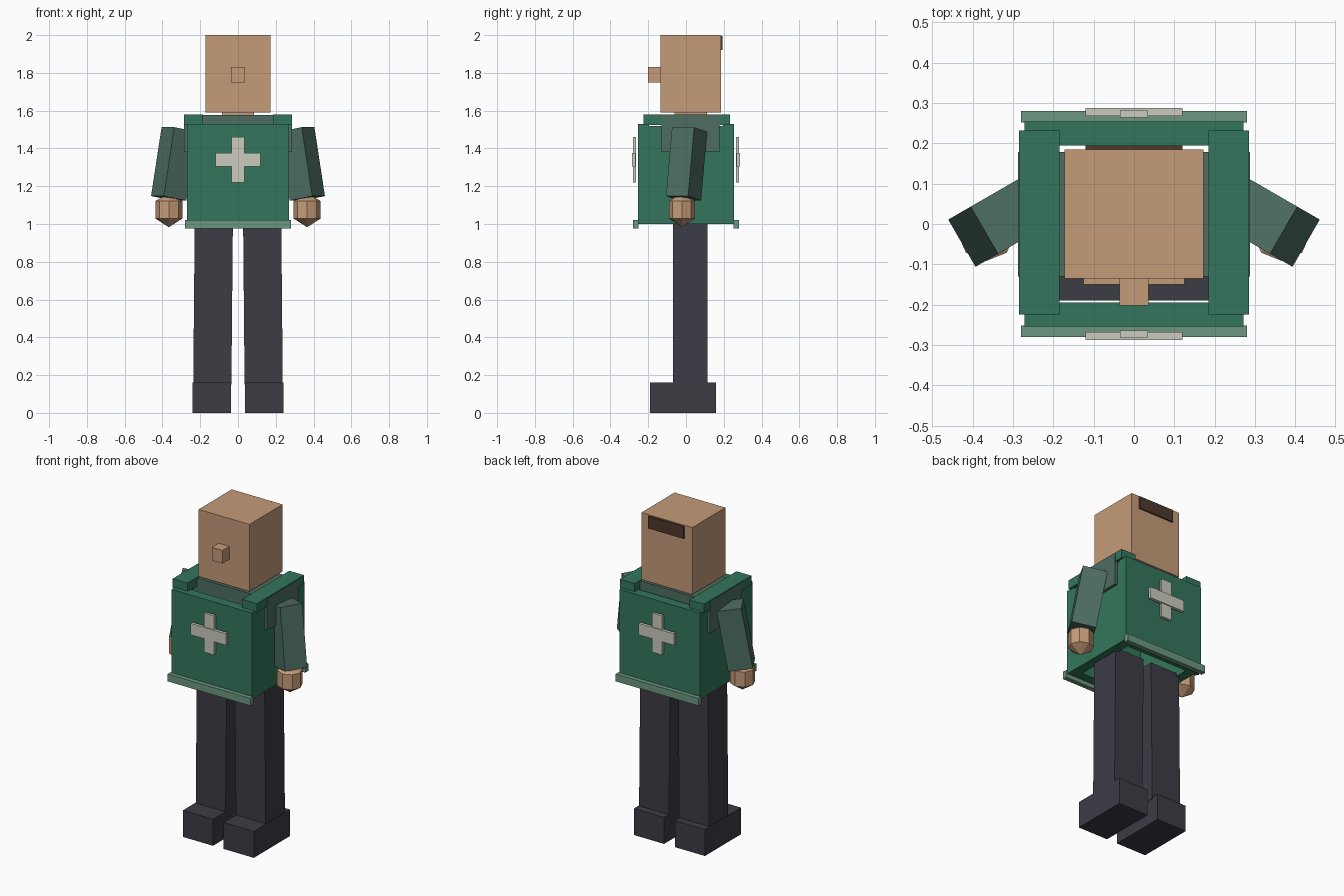
import bpy, bmesh, math
from mathutils import Matrix, Euler

if "Cube" in bpy.data.objects:
    bpy.data.objects.remove(bpy.data.objects["Cube"])


def material(name, rgb):
    m = bpy.data.materials.new(name)
    m.diffuse_color = (*rgb, 1)
    m.use_nodes = True
    m.node_tree.nodes["Principled BSDF"].inputs["Base Color"].default_value = m.diffuse_color
    return m


SKIN = material("skin", (0.56, 0.33, 0.19))
GREEN = material("vest green", (0.034, 0.18, 0.107))
TRIM = material("pale green trim", (0.15, 0.305, 0.216))
SLEEVE = material("grey green shirt", (0.075, 0.155, 0.122))
DARK = material("dark trousers", (0.045, 0.045, 0.06))
CREAM = material("off white", (0.60, 0.60, 0.53))
BROWN = material("dark brown", (0.076, 0.04, 0.025))


def finish(name, bm, mat):
    mesh = bpy.data.meshes.new(name)
    bmesh.ops.recalc_face_normals(bm, faces=bm.faces)
    bm.to_mesh(mesh)
    bm.free()
    mesh.materials.append(mat)
    ob = bpy.data.objects.new(name, mesh)
    bpy.context.collection.objects.link(ob)
    return ob


def box(name, xr, yr, zr, mat, shear=0.0):
    """Box from ranges; shear moves the top along x."""
    bm = bmesh.new()
    bmesh.ops.create_cube(bm, size=1)
    for v in bm.verts:
        top = v.co.z > 0
        x, y, z = (r[0] if c < 0 else r[1] for r, c in zip((xr, yr, zr), v.co))
        v.co = (x + (shear if top else 0), y, z)
    return finish(name, bm, mat)


def sided(s, a, b):
    return (a, b) if s > 0 else (-b, -a)


# Head
box("head", (-0.172, 0.172), (-0.135, 0.185), (1.59, 2.0), SKIN)
box("nose", (-0.036, 0.036), (-0.202, -0.13), (1.75, 1.83), SKIN)
box("hair_patch", (-0.12, 0.12), (0.18, 0.194), (1.92, 1.995), BROWN)
box("neck", (-0.085, 0.085), (-0.06, 0.11), (1.45, 1.60), SKIN)
box("upper_chest", (-0.125, 0.125), (-0.15, 0.10), (1.40, 1.49), SKIN)

# Shirt yoke running through both armholes
box("shirt_yoke", (-0.287, 0.287), (-0.13, 0.178), (1.38, 1.576), SLEEVE)

# Hollow vest: front and back panels with hems and crosses
for s, name in ((-1, "front"), (1, "back")):
    box(name + "_vest_panel", (-0.271, 0.271), sided(s, 0.195, 0.254), (1.0, 1.53), GREEN)
    box(name + "_hem", (-0.28, 0.28), sided(s, 0.251, 0.28), (0.975, 1.02), TRIM)
    box(name + "_cross_upright", (-0.035, 0.035), sided(s, 0.264, 0.281), (1.22, 1.46), CREAM)
    box(name + "_cross_bar", (-0.12, 0.12), sided(s, 0.268, 0.287), (1.305, 1.375), CREAM)

for s, name in ((-1, "left"), (1, "right")):
    # Vest sides and shoulder straps
    box(name + "_vest_side", sided(s, 0.21, 0.27), (-0.20, 0.20), (1.0, 1.52), GREEN)
    box(name + "_shoulder_strap", sided(s, 0.185, 0.285), (-0.224, 0.232), (1.525, 1.58), GREEN)

    # Arm, tilted outward and turned forward
    bm = bmesh.new()
    bmesh.ops.create_cube(bm, size=1)
    rot = Euler((0, math.radians(-10 * s), math.radians(-30 * s))).to_matrix().to_4x4()
    bm.transform(Matrix.Translation((0.339 * s, 0.003, 1.318)) @ rot
                 @ Matrix.Diagonal((0.14, 0.135, 0.37, 1)))
    finish(name + "_sleeve", bm, SLEEVE)

    # Faceted hand
    bm = bmesh.new()
    bmesh.ops.create_uvsphere(bm, u_segments=8, v_segments=3, radius=1)
    bm.transform(Matrix.Translation((0.366 * s, -0.022, 1.075))
                 @ Matrix.Diagonal((0.083, 0.08, 0.092, 1)))
    finish(name + "_hand", bm, SKIN)

    # Leg leaning slightly, and shoe
    box(name + "_leg", sided(s, 0.035, 0.237), (-0.07, 0.115), (0.15, 1.02), DARK, -0.008 * s)
    box(name + "_shoe", sided(s, 0.036, 0.24), (-0.19, 0.16), (0, 0.162), DARK)
